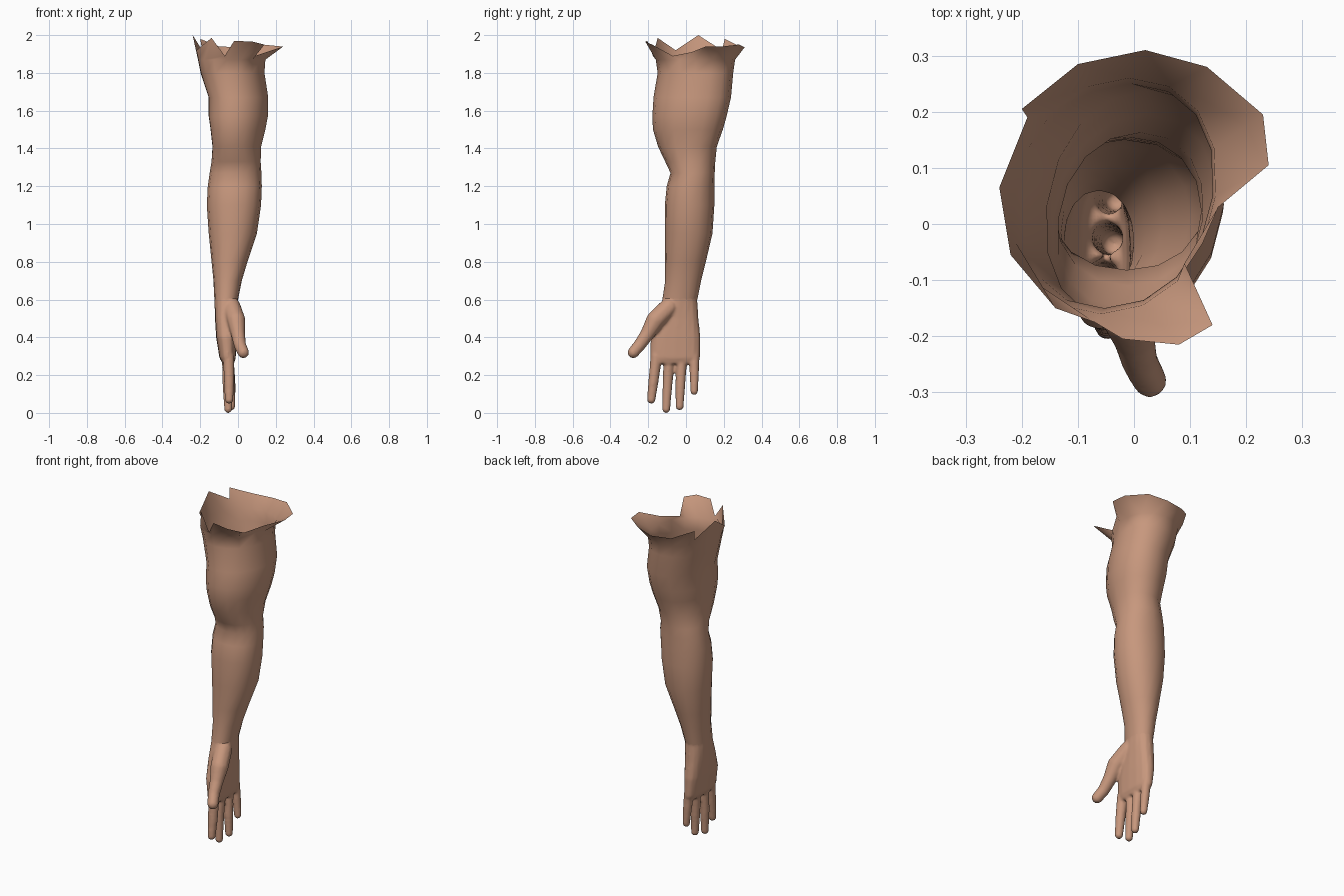
import bpy, bmesh, math
from mathutils import Vector, Matrix

N = 16
skin = bpy.data.materials.new("skin")
skin.diffuse_color = (0.57, 0.31, 0.205, 1)

# Cross-sections: z, x min, x max, y min, y max
ARM = [(0.60, -.125, .000, -.125, .060), (0.70, -.130, .020, -.110, .080),
       (0.80, -.140, .050, -.110, .105), (0.95, -.155, .100, -.110, .140),
       (1.10, -.165, .122, -.112, .150), (1.20, -.160, .126, -.102, .150),
       (1.27, -.150, .124, -.082, .152), (1.33, -.140, .120, -.110, .155),
       (1.41, -.135, .122, -.148, .163), (1.50, -.145, .145, -.175, .195),
       (1.57, -.155, .158, -.178, .215), (1.67, -.155, .160, -.172, .238),
       (1.80, -.198, .140, -.150, .250), (1.87, -.212, .145, -.160, .260)]
PALM = [(0.26, -.080, -.022, -.175, .063), (0.29, -.098, -.012, -.190, .075),
        (0.40, -.116, -.008, -.188, .077), (0.50, -.122, -.006, -.155, .066),
        ARM[0], (0.66, -.129, .012, -.116, .072)]
# Torn shoulder edge, counter-clockwise from +x
RIM = [(.15, .03, 1.91), (.24, .105, 1.94), (.23, .195, 1.94), (.13, .28, 1.95),
       (.02, .31, 1.935), (-.10, .285, 1.94), (-.20, .205, 1.98), (-.19, .19, 1.92),
       (-.24, .065, 2.0), (-.22, -.055, 1.92), (-.14, -.15, 1.985), (-.07, -.175, 1.89),
       (-.02, -.205, 1.97), (.08, -.215, 1.965), (.14, -.18, 1.95), (.09, -.07, 1.89)]
# Finger paths: x, y, z, radius
FINGERS = [
    [(-.050, -.157, .30, .031), (-.047, -.172, .17, .028), (-.047, -.184, .071, .023)],
    [(-.055, -.088, .30, .031), (-.056, -.098, .15, .027), (-.052, -.105, .021, .022)],
    [(-.050, -.022, .30, .030), (-.042, -.030, .15, .027), (-.036, -.034, .035, .022)],
    [(-.050, .043, .30, .028), (-.040, .044, .20, .025), (-.032, .043, .115, .021)],
    [(-.035, -.090, .56, .050), (-.010, -.162, .49, .050), (.000, -.203, .42, .038),
     (.010, -.245, .36, .033), (.028, -.279, .32, .031)]]


def ring(bm, row, power=1.0):
    z, x0, x1, y0, y1 = row
    shear = .12 if z > 1.35 else 0
    vs = []
    for i in range(N):
        a = 2 * math.pi * i / N
        c, s = [math.copysign(abs(t) ** power, t) for t in (math.cos(a), math.sin(a))]
        dy = s * (y1 - y0) / 2
        vs.append(bm.verts.new(((x0 + x1) / 2 + c * (x1 - x0) / 2 + shear * dy,
                                (y0 + y1) / 2 + dy, z)))
    return vs


def bridge(bm, rings):
    for a, b in zip(rings, rings[1:]):
        for i in range(N):
            j = (i + 1) % N
            bm.faces.new((a[i], a[j], b[j], b[i]))


def finish(bm, name):
    me = bpy.data.meshes.new(name)
    for f in bm.faces:
        f.smooth = True
    bm.to_mesh(me)
    bm.free()
    ob = bpy.data.objects.new(name, me)
    bpy.context.collection.objects.link(ob)
    me.materials.clear()
    me.materials.append(skin)
    return ob


# Arm: open shell with a ragged flared top
bm = bmesh.new()
rings = [ring(bm, r, .94) for r in ARM]
rings.append([bm.verts.new(p) for p in RIM])
bridge(bm, rings)
finish(bm, "arm")

# Hand: closed palm plus sphere chains for the digits, fused by remeshing
bm = bmesh.new()
rings = [ring(bm, r, .94 if r[0] >= .6 else .8) for r in PALM]
bridge(bm, rings)
bm.faces.new(rings[0][::-1])
bm.faces.new(rings[-1])
for path in FINGERS:
    for p, q in zip(path, path[1:]):
        for k in range(13):
            v = Vector(p).lerp(Vector(q), k / 12)
            bmesh.ops.create_uvsphere(bm, u_segments=12, v_segments=8, radius=v[3],
                                      matrix=Matrix.Translation(v.xyz))
raw = finish(bm, "hand_block")
mod = raw.modifiers.new("fuse", 'REMESH')
mod.mode = 'VOXEL'
mod.voxel_size = .007
mod = raw.modifiers.new("soften", 'SMOOTH')
mod.factor = .5
mod.iterations = 5
dg = bpy.context.evaluated_depsgraph_get()
bm = bmesh.new()
bm.from_mesh(raw.evaluated_get(dg).to_mesh())
bpy.data.objects.remove(raw)

# Open the wrist so the hand continues the arm shell
bmesh.ops.bisect_plane(bm, geom=bm.verts[:] + bm.edges[:] + bm.faces[:],
                       plane_co=(0, 0, .605), plane_no=(0, 0, 1), clear_outer=True)
finish(bm, "hand")
